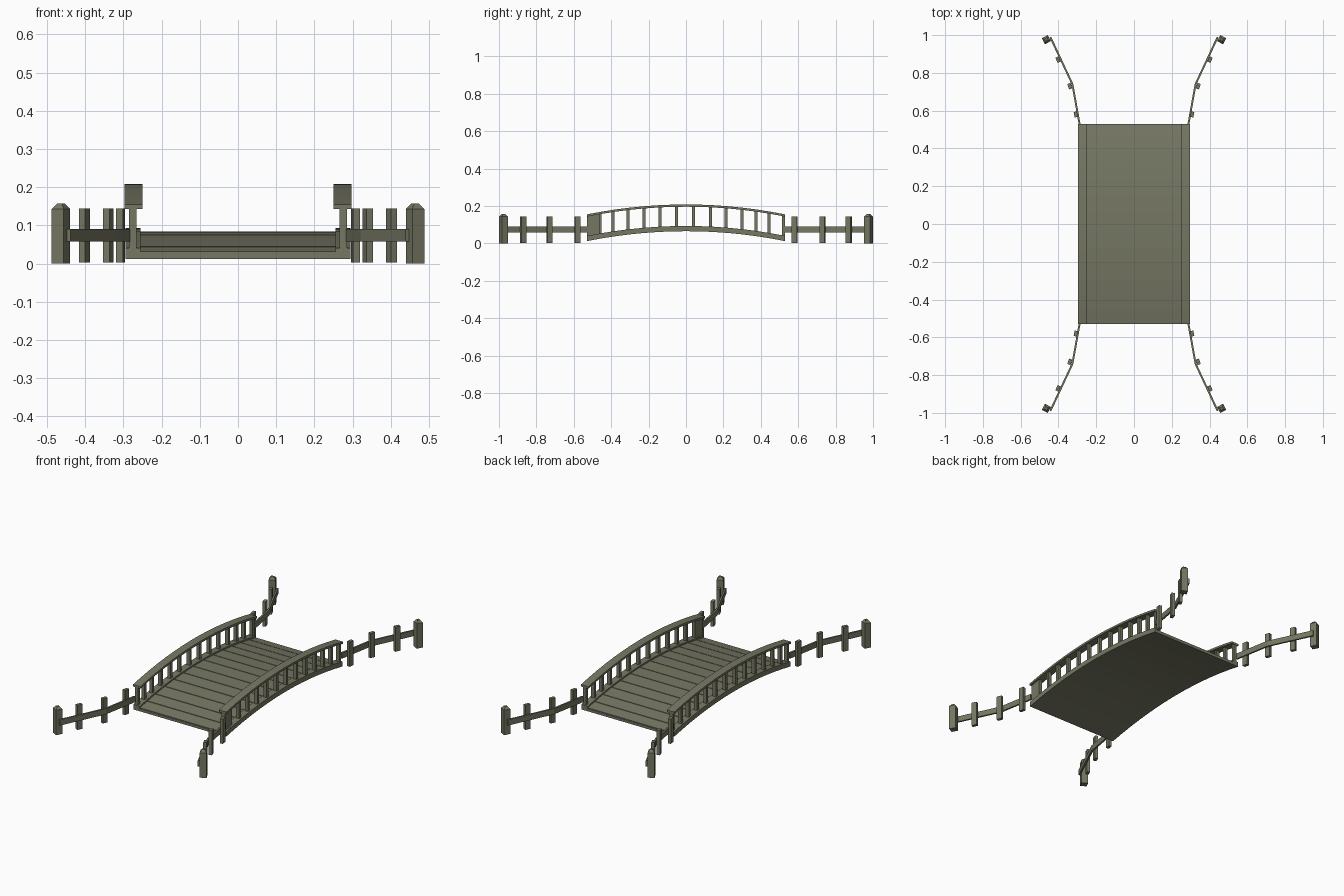
import bpy, bmesh, math
from mathutils import Matrix, Vector

if "Cube" in bpy.data.objects:
    bpy.data.objects.remove(bpy.data.objects["Cube"])

wood = bpy.data.materials.new("weathered olive wood")
wood.diffuse_color = (0.18, 0.185, 0.125, 1)
wood.use_nodes = True
wood.node_tree.nodes["Principled BSDF"].inputs["Base Color"].default_value = wood.diffuse_color

HALF, RISE = 0.53, 0.053


def arch(y):
    return RISE * (1 - (y / HALF) ** 2)


def finish(bm, name):
    bmesh.ops.recalc_face_normals(bm, faces=bm.faces[:])
    me = bpy.data.meshes.new(name)
    bm.to_mesh(me)
    bm.free()
    me.materials.append(wood)
    ob = bpy.data.objects.new(name, me)
    bpy.context.collection.objects.link(ob)
    return ob


def add_strip(bm, x0, x1, z0, z1, ya=-HALF, yb=HALF, n=1):
    """Rectangular section swept along the bridge arch."""
    rings = []
    for i in range(n + 1):
        y = ya + (yb - ya) * i / n
        a = arch(y)
        rings.append([bm.verts.new((x, y, z + a))
                      for x, z in ((x0, z0), (x1, z0), (x1, z1), (x0, z1))])
    for p, q in zip(rings, rings[1:]):
        for k in range(4):
            bm.faces.new((p[k], p[(k + 1) % 4], q[(k + 1) % 4], q[k]))
    bm.faces.new(rings[0])
    bm.faces.new(rings[-1])


def add_box(bm, cx, cy, z0, z1, along, thick, angle=0.0):
    """Upright box, 'along' measured in the direction of angle from +y."""
    m = (Matrix.Translation((cx, cy, (z0 + z1) / 2))
         @ Matrix.Rotation(angle, 4, 'Z')
         @ Matrix.Diagonal((thick, along, z1 - z0, 1)))
    return bmesh.ops.create_cube(bm, size=1, matrix=m)["verts"]


# Deck base
bm = bmesh.new()
add_strip(bm, -0.255, 0.255, 0.012, 0.026, n=14)
finish(bm, "deck_base")

# Deck planks with narrow gaps
cuts = [-0.53, -0.46, -0.385, -0.30, -0.215, -0.13, -0.04, 0.055,
        0.14, 0.23, 0.31, 0.39, 0.465, 0.53]
bm = bmesh.new()
for a, b in zip(cuts, cuts[1:]):
    add_strip(bm, -0.255, 0.255, 0.0255, 0.031, a + 0.002, b - 0.002)
finish(bm, "deck_planks")

# Side beams, handrails and balusters
baluster_y = [-0.39, -0.31, -0.225, -0.14, -0.05, 0.04, 0.13,
              0.215, 0.30, 0.375, 0.445, 0.52]
for side, s in (("right", 1), ("left", -1)):
    bm = bmesh.new()
    add_strip(bm, s * 0.255, s * 0.295, 0.012, 0.040, n=14)
    finish(bm, side + "_side_beam")

    bm = bmesh.new()
    add_strip(bm, s * 0.25, s * 0.297, 0.143, 0.155, n=14)
    finish(bm, side + "_handrail")

    bm = bmesh.new()
    for y in baluster_y:
        add_strip(bm, s * 0.266, s * 0.286, 0.035, 0.146, y - 0.008, y + 0.008)
    if s > 0:   # solid panel on the front right end
        add_strip(bm, 0.266, 0.286, 0.035, 0.146, -0.528, -0.462)
    else:
        for y in (-0.52, -0.46):
            add_strip(bm, -0.286, -0.266, 0.035, 0.146, y - 0.008, y + 0.008)
    finish(bm, side + "_balusters")

# Flared approach fences, one at each corner
path = [Vector((0.288, 0.528)), Vector((0.326, 0.74)), Vector((0.443, 0.99))]
posts = [(0.308, 0.580, 10), (0.340, 0.730, 18), (0.402, 0.870, 25)]
for sx, xn in ((1, "right"), (-1, "left")):
    for sy, yn in ((1, "back"), (-1, "front")):
        corner = yn + "_" + xn
        flip = Matrix.Diagonal((sx, sy, 1, 1))

        # Bent rail
        bm = bmesh.new()
        rings = []
        for p, ang in zip(path, (10, 17, 25)):
            t = math.radians(ang)
            off = Vector((math.cos(t), -math.sin(t))) * 0.005
            rings.append([bm.verts.new((q.x, q.y, z)) for q, z in (
                (p - off, 0.057), (p + off, 0.057), (p + off, 0.090), (p - off, 0.090))])
        for p, q in zip(rings, rings[1:]):
            for k in range(4):
                bm.faces.new((p[k], p[(k + 1) % 4], q[(k + 1) % 4], q[k]))
        bm.faces.new(rings[0])
        bm.faces.new(rings[-1])
        bm.transform(flip)
        finish(bm, corner + "_fence_rail")

        # Small posts
        bm = bmesh.new()
        for x, y, ang in posts:
            add_box(bm, x, y, 0.002, 0.144, 0.030, 0.018, -math.radians(ang))
        bm.transform(flip)
        finish(bm, corner + "_fence_posts")

        # End post with tapered cap
        bm = bmesh.new()
        add_box(bm, 0.464, 0.976, 0.0, 0.143, 0.036, 0.036, -math.radians(28))
        top = max(bm.faces, key=lambda f: f.calc_center_median().z)
        cap = bmesh.ops.extrude_discrete_faces(bm, faces=[top])["faces"][0]
        c = cap.calc_center_median()
        for v in cap.verts:
            v.co = c + (v.co - c) * 0.4 + Vector((0, 0, 0.014))
        bm.transform(flip)
        finish(bm, corner + "_end_post")
